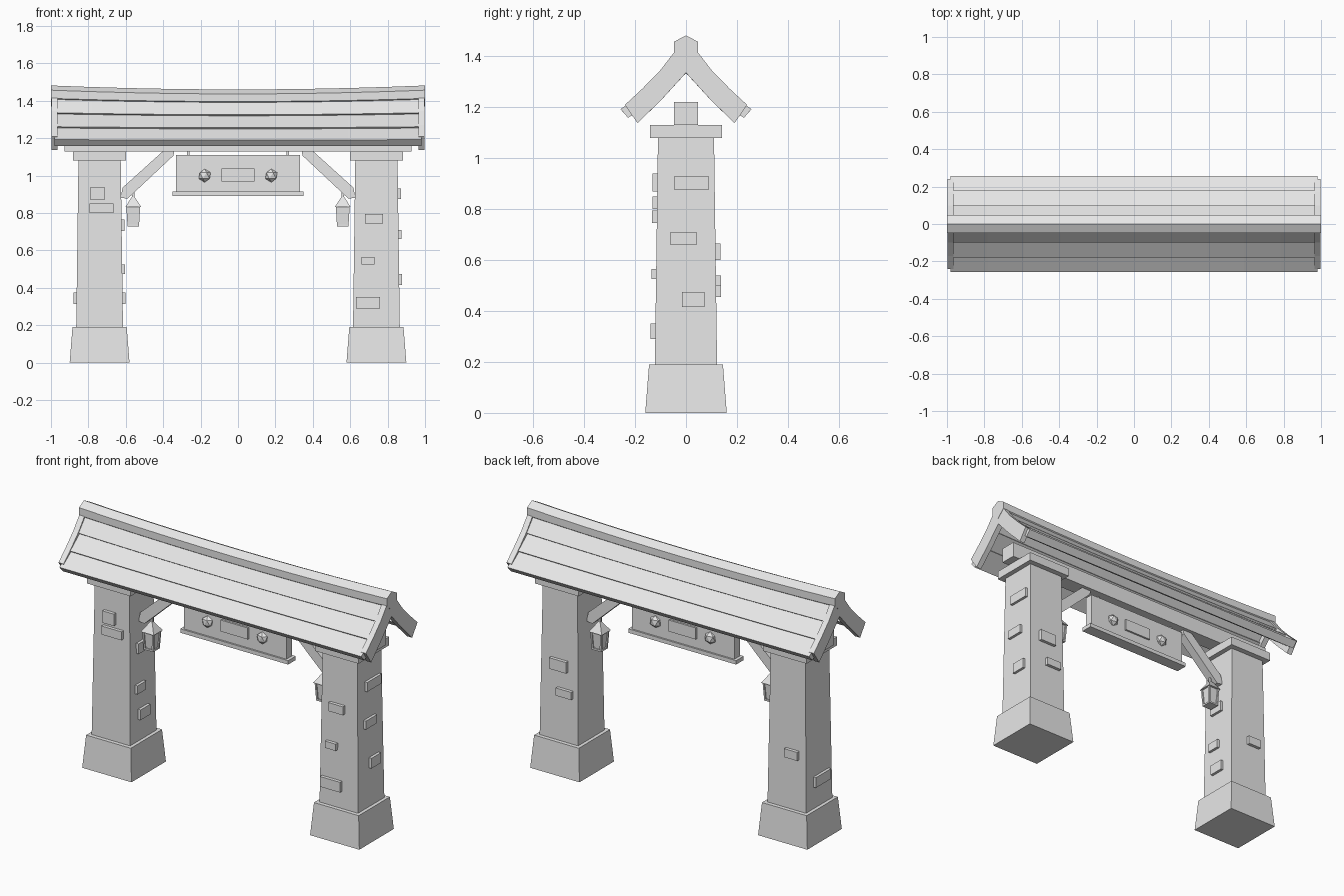
import bpy
import bmesh
from mathutils import Vector

cube = bpy.data.objects.get("Cube")
if cube:
    bpy.data.objects.remove(cube, do_unlink=True)

stone = bpy.data.materials.new("plain_grey")
stone.use_nodes = True
stone.diffuse_color = (0.8, 0.8, 0.8, 1)
stone.node_tree.nodes["Principled BSDF"].inputs["Base Color"].default_value = (0.8, 0.8, 0.8, 1)


def finish(name, bm):
    """Turn a bmesh into a named, flat-shaded object."""
    bmesh.ops.recalc_face_normals(bm, faces=bm.faces)
    mesh = bpy.data.meshes.new(name)
    bm.to_mesh(mesh)
    bm.free()
    mesh.materials.append(stone)
    obj = bpy.data.objects.new(name, mesh)
    bpy.context.scene.collection.objects.link(obj)
    return obj


def loft(name, rings):
    """Skin a list of matching rings and close both ends."""
    bm = bmesh.new()
    loops = [[bm.verts.new(p) for p in ring] for ring in rings]
    count = len(loops[0])
    for a, b in zip(loops, loops[1:]):
        for i in range(count):
            j = (i + 1) % count
            bm.faces.new((a[i], a[j], b[j], b[i]))
    bm.faces.new(loops[0])
    bm.faces.new(loops[-1])
    return finish(name, bm)


def square_ring(x, y, z, hx, hy):
    return [(x + sx * hx, y + sy * hy, z)
            for sx, sy in ((-1, -1), (1, -1), (1, 1), (-1, 1))]


def block(name, x, y, z0, z1, hx, hy, top=None):
    """Box from z0 to z1 with half sizes hx, hy and optional top half sizes."""
    tx, ty = top or (hx, hy)
    return loft(name, [square_ring(x, y, z0, hx, hy), square_ring(x, y, z1, tx, ty)])


def sagged(x, y, z):
    """Dip the upper roof gently towards the middle."""
    weight = max(0, min(1, (z - 1.19) / 0.28))
    return (x, y, z - 0.021 * weight * (1 - x * x))


def roof_sweep(name, profile, x0, x1, segments):
    steps = [x0 + (x1 - x0) * i / segments for i in range(segments + 1)]
    return loft(name, [[sagged(x, y, z) for y, z in profile] for x in steps])


PILLAR_X = 0.74
SIDES = (("right", -1), ("left", 1))

# Pillars: flared foot, tapered shaft, cap slab
for side, s in SIDES:
    x = s * PILLAR_X
    block(side + "_pillar_base", x, 0, 0, 0.19, 0.16, 0.16, (0.145, 0.145))
    block(side + "_pillar_shaft", x, 0, 0.19, 1.08, 0.125, 0.122, (0.113, 0.11))
    block(side + "_pillar_cap", x, 0, 1.08, 1.13, 0.142, 0.142)

# Raised bricks: pillar side, face, centre along face, width, bottom, top
BRICKS = (
    (-1, "front", -0.752, 0.075, 0.87, 0.94),
    (-1, "front", -0.73, 0.13, 0.80, 0.85),
    (1, "front", 0.727, 0.095, 0.745, 0.795),
    (1, "front", 0.695, 0.07, 0.525, 0.565),
    (1, "front", 0.695, 0.13, 0.29, 0.35),
    (1, "back", 0.74, 0.11, 0.60, 0.665),
    (1, "back", 0.70, 0.10, 0.455, 0.50),
    (-1, "back", -0.775, 0.085, 0.49, 0.54),
    (1, "east", 0.021, 0.133, 0.875, 0.93),
    (1, "east", -0.01, 0.103, 0.66, 0.71),
    (1, "east", 0.029, 0.088, 0.415, 0.475),
    (-1, "east", -0.01, 0.09, 0.705, 0.765),
    (-1, "east", -0.03, 0.08, 0.475, 0.525),
    (-1, "east", 0.0, 0.09, 0.315, 0.375),
    (-1, "west", -0.02, 0.14, 0.315, 0.375),
)
DEPTH = 0.015
for s, face, centre, width, z0, z1 in BRICKS:
    out = 0.126 - 0.012 * ((z0 + z1) / 2 - 0.19) / 0.89
    sign = 1 if face in ("back", "east") else -1
    if face in ("front", "back"):
        block("brick", centre, sign * out, z0, z1, width / 2, DEPTH)
    else:
        block("brick", s * PILLAR_X + sign * out, centre, z0, z1, DEPTH, width / 2)

# Cross beam
block("cross_beam", 0, 0, 1.13, 1.22, 0.927, 0.047)

# Diagonal braces and hanging lanterns
BRACE = ((0.617, 0.936), (0.40, 1.132), (0.34, 1.132),
         (0.345, 1.107), (0.59, 0.877), (0.628, 0.882))
for side, s in SIDES:
    loft(side + "_brace", [[(s * x, y, z) for x, z in BRACE] for y in (-0.026, 0.026)])
    x = s * 0.56
    block(side + "_lantern_hook", x, 0, 0.88, 0.915, 0.006, 0.006)
    block(side + "_lantern_roof", x, 0, 0.833, 0.887, 0.042, 0.042, (0.007, 0.007))
    block(side + "_lantern_glass", x, 0, 0.735, 0.835, 0.024, 0.024, (0.030, 0.030))
    block(side + "_lantern_floor", x, 0, 0.728, 0.738, 0.031, 0.031)
    for sx in (-1, 1):
        for sy in (-1, 1):
            low = square_ring(x + sx * 0.026, sy * 0.026, 0.735, 0.005, 0.005)
            high = square_ring(x + sx * 0.032, sy * 0.032, 0.835, 0.005, 0.005)
            loft(side + "_lantern_post", [low, high])

# Hanging sign with a plaque and a stud pair on both faces
block("sign_board", 0, 0, 0.912, 1.11, 0.332, 0.025)
block("sign_rail", 0, 0, 0.892, 0.915, 0.35, 0.035)
for s in (-1, 1):
    block("sign_hanger", s * 0.265, 0, 1.10, 1.135, 0.007, 0.007)
    block("sign_plaque", 0, s * 0.027, 0.97, 1.037, 0.088, 0.009)
    for sx in (-1, 1):
        bm = bmesh.new()
        bmesh.ops.create_icosphere(bm, subdivisions=1, radius=0.036)
        for v in bm.verts:
            v.co.y *= 0.7
        stud = finish("sign_stud", bm)
        stud.location = (sx * 0.178, s * 0.028, 1.0)

# Roof planks: three overlapping courses on each slope
EDGES = [Vector(p) for p in ((0.04, 1.41), (0.1, 1.337), (0.178, 1.262), (0.257, 1.192))]
for side, s in (("front", -1), ("back", 1)):
    for i, (upper, lower) in enumerate(zip(EDGES, EDGES[1:])):
        run = (lower - upper).normalized()
        inward = Vector((run.y, -run.x))
        if inward.y > 0:
            inward.negate()
        start = upper + inward * (0.012 if i else 0) - run * (0.02 if i else 0)
        thick = inward * 0.045
        profile = [(s * p.x, p.y) for p in (start, lower, lower + thick, start + thick)]
        roof_sweep(side + "_roof_plank", profile, -0.98, 0.98, 10)

# Bargeboards closing the gable ends
OUTER = ((0.047, 1.415), (0.1, 1.346), (0.172, 1.272), (0.24, 1.209))
INNER = ((0.19, 1.137), (0.092, 1.234))
half = OUTER + INNER
gable = [(0, 1.45)] + list(half) + [(0, 1.335)] + [(-y, z) for y, z in reversed(half)]
for side, s in SIDES:
    roof_sweep(side + "_bargeboard", gable, s * 0.965, s * 0.998, 1)

# Ridge cap
RIDGE = ((0, 1.482), (0.047, 1.457), (0.047, 1.413), (0, 1.37), (-0.047, 1.413), (-0.047, 1.457))
roof_sweep("ridge_cap", RIDGE, -1, 1, 10)
